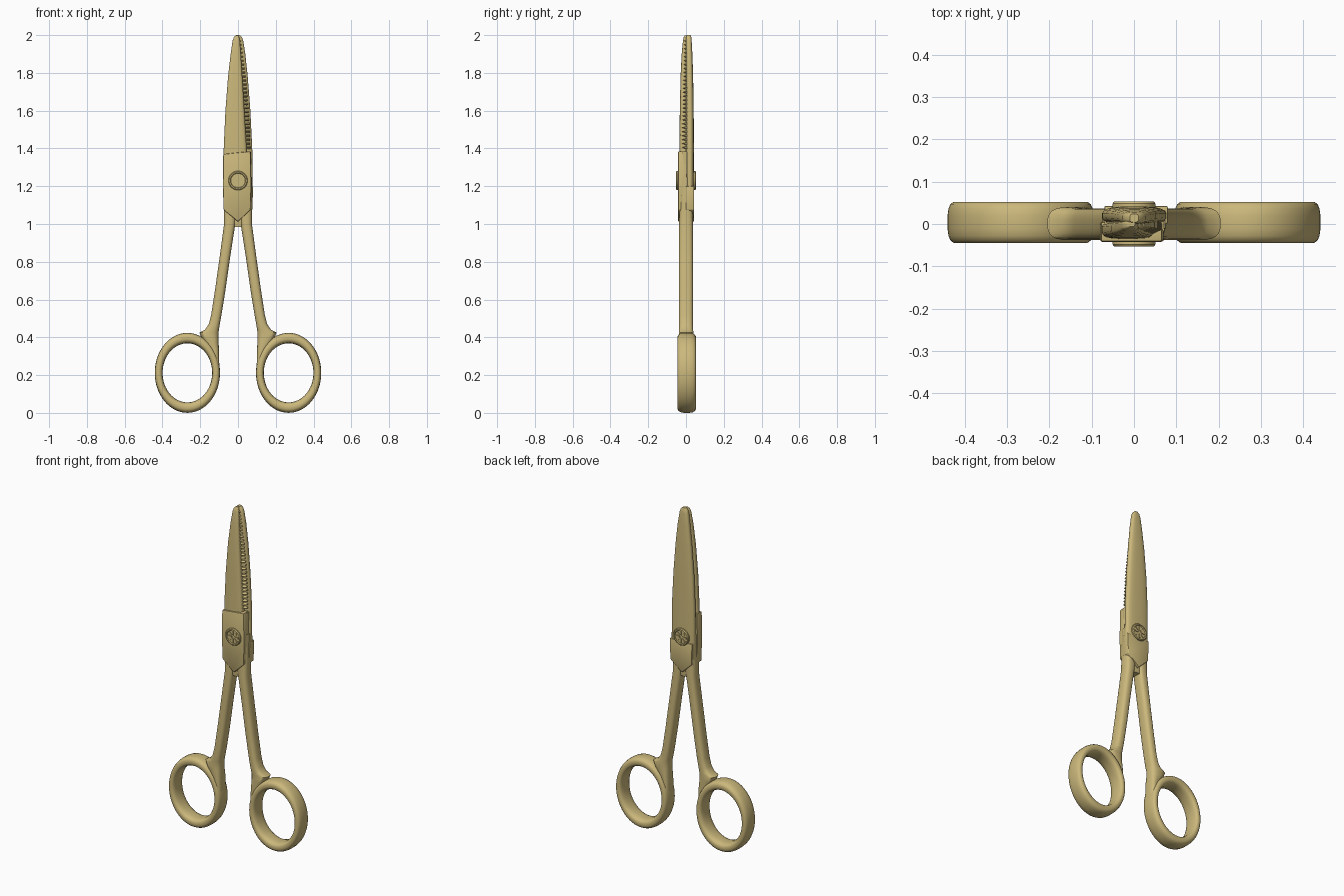
import bpy, bmesh, math
from mathutils import Matrix, Vector

cube = bpy.data.objects.get("Cube")
if cube:
    bpy.data.objects.remove(cube, do_unlink=True)

brass = bpy.data.materials.new("pale_brass")
brass.use_nodes = True
colour = (0.60, 0.48, 0.20, 1)
brass.diffuse_color = colour
brass.node_tree.nodes["Principled BSDF"].inputs["Base Color"].default_value = colour


def finish(name, bm, angle=40):
    bmesh.ops.recalc_face_normals(bm, faces=bm.faces)
    mesh = bpy.data.meshes.new(name)
    bm.to_mesh(mesh)
    bm.free()
    mesh.materials.append(brass)
    ob = bpy.data.objects.new(name, mesh)
    bpy.context.collection.objects.link(ob)
    bpy.ops.object.select_all(action='DESELECT')
    ob.select_set(True)
    bpy.context.view_layer.objects.active = ob
    bpy.ops.object.shade_smooth_by_angle(angle=math.radians(angle))
    return ob


def rounded(n, power):
    """Unit superellipse points; a higher power is squarer."""
    pts = []
    for i in range(n):
        a = math.tau * (i + 0.5) / n
        c, s = math.cos(a), math.sin(a)
        pts.append((math.copysign(abs(c) ** (2 / power), c),
                    math.copysign(abs(s) ** (2 / power), s)))
    return pts


def bridge(bm, loops, closed=False):
    pairs = list(zip(loops, loops[1:]))
    if closed:
        pairs.append((loops[-1], loops[0]))
    for a, b in pairs:
        for i in range(len(a)):
            j = (i + 1) % len(a)
            bm.faces.new((a[i], a[j], b[j], b[i]))


def loft(name, stations, side=1, power=3.5, n=20):
    """Skin upright sections given as (z, x min, x max, y min, y max)."""
    bm = bmesh.new()
    loops = []
    for z, xl, xr, yf, yb in stations:
        loops.append([bm.verts.new((side * ((xl + xr) / 2 + u * (xr - xl) / 2),
                                    (yf + yb) / 2 + v * (yb - yf) / 2, z))
                      for u, v in rounded(n, power)])
    bridge(bm, loops)
    bm.faces.new(loops[0])
    bm.faces.new(loops[-1])
    return finish(name, bm)


def plate(name, outline, yf, yb, bevel):
    """Flat plate from an xz outline."""
    bm = bmesh.new()
    face = bm.faces.new([bm.verts.new((x, yf, z)) for x, z in outline])
    new = bmesh.ops.extrude_face_region(bm, geom=[face])["geom"]
    bmesh.ops.translate(bm, vec=(0, yb - yf, 0),
                        verts=[v for v in new if isinstance(v, bmesh.types.BMVert)])
    bmesh.ops.recalc_face_normals(bm, faces=bm.faces)
    bmesh.ops.bevel(bm, geom=bm.edges[:], offset=bevel, segments=2,
                    profile=0.5, affect='EDGES')
    return finish(name, bm)


# Finger rings, oval with a squarish rounded band
def finger_ring(name, side):
    bm = bmesh.new()
    loops = []
    for i in range(64):
        a = math.tau * i / 64
        c, s = math.cos(a), math.sin(a)
        loops.append([bm.verts.new((side * (0.268 + c * (0.152 + 0.021 * u)),
                                    0.004 + 0.049 * v,
                                    0.212 + s * (0.184 + 0.028 * u)))
                      for u, v in rounded(16, 2.8)])
    bridge(bm, loops, closed=True)
    return finish(name, bm)


# Shanks, flaring into the rings
shank = [(0.22, 0.098, 0.130, -0.036, 0.040),
         (0.34, 0.101, 0.150, -0.038, 0.040),
         (0.39, 0.103, 0.190, -0.038, 0.040),
         (0.425, 0.102, 0.205, -0.038, 0.040),
         (0.44, 0.101, 0.175, -0.038, 0.038),
         (0.47, 0.096, 0.155, -0.038, 0.037),
         (0.52, 0.087, 0.142, -0.038, 0.037),
         (0.65, 0.066, 0.122, -0.038, 0.037),
         (0.82, 0.042, 0.098, -0.038, 0.037),
         (1.00, 0.014, 0.074, -0.037, 0.037),
         (1.10, 0.000, 0.075, -0.034, 0.036),
         (1.25, 0.000, 0.074, -0.030, 0.036)]
for label, side in (("left", 1), ("right", -1)):
    finger_ring(label + "_finger_ring", side)
    loft(label + "_shank", shank, side, power=2.8)

# Back jaw, full width up to the tip
loft("back_jaw", [(1.06, -0.070, 0.070, 0.000, 0.038),
                  (1.20, -0.076, 0.078, -0.002, 0.041),
                  (1.40, -0.075, 0.076, -0.002, 0.042),
                  (1.60, -0.066, 0.066, -0.001, 0.041),
                  (1.78, -0.051, 0.052, 0.000, 0.038),
                  (1.90, -0.037, 0.039, 0.000, 0.034),
                  (1.97, -0.027, 0.028, 0.000, 0.030),
                  (1.99, -0.020, 0.021, 0.001, 0.028),
                  (2.00, -0.010, 0.011, 0.004, 0.024)], power=3)

# Front jaw, cut back on one edge to show the teeth
loft("front_jaw", [(1.20, -0.077, 0.050, -0.036, 0.008),
                   (1.40, -0.076, 0.046, -0.035, 0.008),
                   (1.60, -0.067, 0.034, -0.033, 0.008),
                   (1.78, -0.053, 0.023, -0.029, 0.008),
                   (1.90, -0.039, 0.015, -0.023, 0.008),
                   (1.97, -0.029, 0.010, -0.016, 0.008),
                   (1.99, -0.022, 0.006, -0.012, 0.008),
                   (1.998, -0.012, 0.002, -0.006, 0.006)], power=3.5)

# Gripping teeth along the jaw edge
bm = bmesh.new()
count = 28
for i in range(count):
    t = i / (count - 1)
    z = 1.405 + 0.565 * t
    inner = 0.040 - 0.034 * t
    outer = 0.065 - 0.049 * t ** 1.6
    front = -0.020 + 0.012 * t
    h = 0.0095
    ends = []
    for x, y in ((inner, front - 0.006), (outer, front + 0.006)):
        ends.append([bm.verts.new((x, y, z)),
                     bm.verts.new((x, 0.012, z - h)),
                     bm.verts.new((x, 0.012, z + h))])
    bridge(bm, ends)
    bm.faces.new(ends[0])
    bm.faces.new(ends[1])
finish("jaw_teeth", bm, angle=10)

# Box joint cheeks with pointed lower ends
cheek = [(-0.078, 1.37), (-0.080, 1.20), (-0.076, 1.075), (0.0, 1.012),
         (0.066, 1.075), (0.070, 1.20), (0.066, 1.385)]
plate("front_joint_cheek", cheek, -0.042, 0.005, 0.005)
plate("back_joint_cheek", [(-x, z) for x, z in cheek[1:-1]], 0.0, 0.043, 0.004)
loft("joint_core", [(0.985, -0.026, 0.026, -0.026, 0.026),
                    (1.05, -0.060, 0.060, -0.030, 0.030),
                    (1.38, -0.070, 0.070, -0.030, 0.030)])


# Pivot screw heads: turned disc, raised rim and radial ribs
def screw_head(name, face):
    bm = bmesh.new()
    profile = [(0.051, 0.030), (0.051, 0.048), (0.047, 0.053),
               (0.041, 0.053), (0.038, 0.048), (0.010, 0.048)]
    loops = []
    for r, y in profile:
        loops.append([bm.verts.new((r * math.cos(math.tau * i / 32), face * y,
                                    1.23 + r * math.sin(math.tau * i / 32)))
                      for i in range(32)])
    bridge(bm, loops)
    bm.faces.new(loops[-1])
    for i in range(8):
        turn = Matrix.Rotation(math.tau * i / 8, 4, 'Y')
        place = Matrix.Translation(Vector((0, face * 0.049, 1.23)))
        size = Matrix.Diagonal((0.028, 0.006, 0.009, 1))
        bmesh.ops.create_cube(bm, size=1, matrix=place @ turn
                              @ Matrix.Translation((0.022, 0, 0)) @ size)
    return finish(name, bm, angle=30)


screw_head("front_screw_head", -1)
screw_head("back_screw_head", 1)
